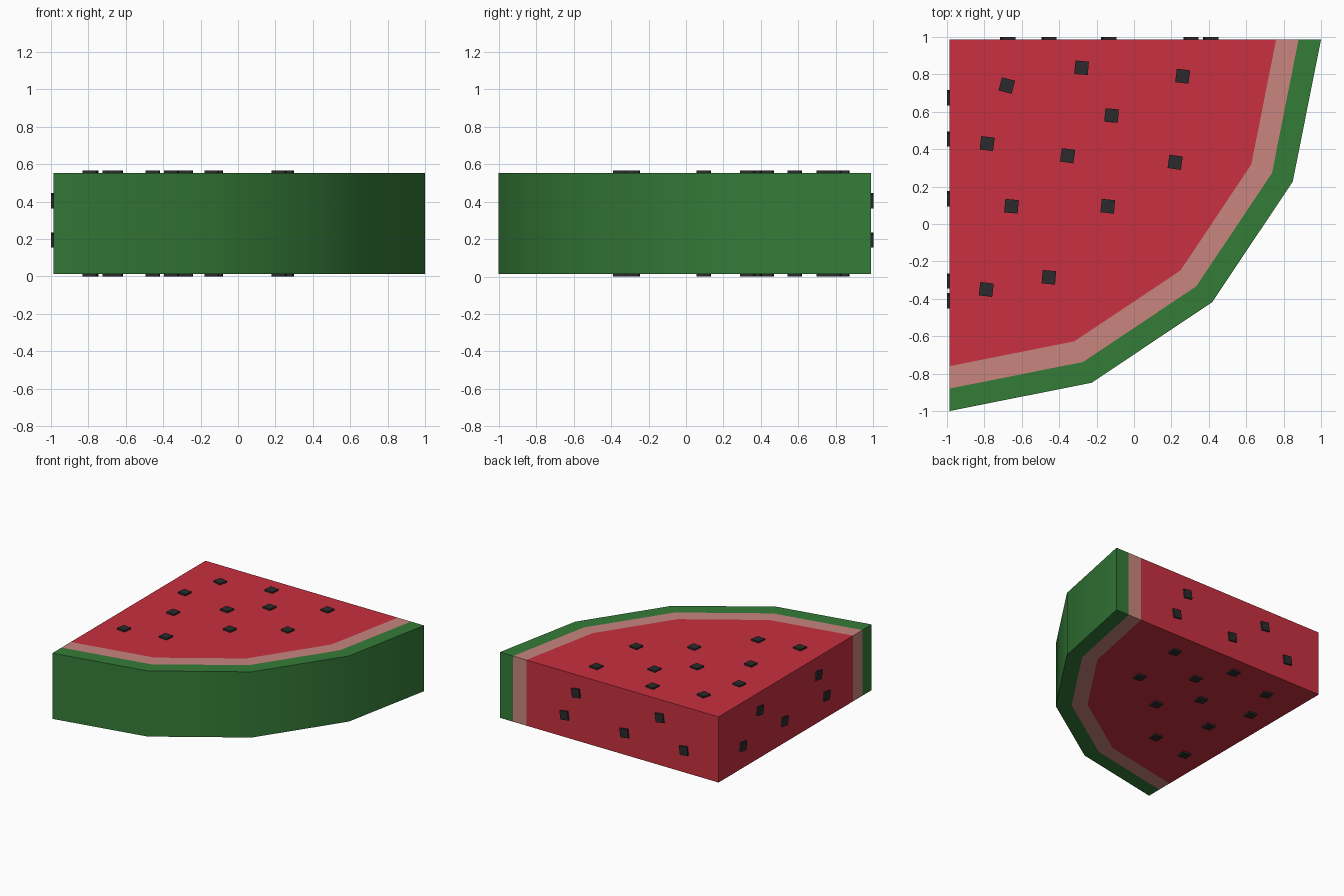
import bpy, bmesh
from math import sin, cos, radians
from mathutils import Matrix, Vector

if "Cube" in bpy.data.objects:
    bpy.data.objects.remove(bpy.data.objects["Cube"])

Z0, Z1 = 0.014, 0.553          # bottom and top of the slice
CX, CY = -0.987, 0.987         # tip of the quarter slice
SEED = 0.072
PROUD = 0.013


def material(name, rgb):
    m = bpy.data.materials.new(name)
    m.diffuse_color = (*rgb, 1)
    m.use_nodes = True
    m.node_tree.nodes["Principled BSDF"].inputs["Base Color"].default_value = m.diffuse_color
    return m


def finish(name, bm, mat):
    me = bpy.data.meshes.new(name)
    bm.to_mesh(me)
    bm.free()
    ob = bpy.data.objects.new(name, me)
    ob.data.materials.append(mat)
    bpy.context.collection.objects.link(ob)
    return ob


def arc(r):
    return [(CX + r * cos(radians(22.5 * i)), CY - r * sin(radians(22.5 * i))) for i in range(5)]


def layer(name, r_in, r_out, mat, skin=False):
    """Quarter ring (or wedge) with caps and cut ends; skin adds the outer wall."""
    bm = bmesh.new()
    inner = arc(r_in) if r_in else [(CX, CY)]
    outer = arc(r_out)
    col = lambda pts: [(bm.verts.new((x, y, Z0)), bm.verts.new((x, y, Z1))) for x, y in pts]
    a, b = col(inner), col(outer)
    for k in (0, 1):
        if r_in:
            for i in range(4):
                bm.faces.new((a[i][k], b[i][k], b[i + 1][k], a[i + 1][k]))
        else:
            bm.faces.new([a[0][k]] + [v[k] for v in b])
    for i in (0, -1):
        bm.faces.new((a[i][0], b[i][0], b[i][1], a[i][1]))
    if skin:
        for i in range(4):
            bm.faces.new((b[i][0], b[i + 1][0], b[i + 1][1], b[i][1]))
    # Point every face away from the middle of the slice
    mid = Vector((-0.1, 0.1, (Z0 + Z1) / 2))
    bm.normal_update()
    for f in bm.faces:
        if f.normal.dot(f.calc_center_median() - mid) < 0:
            f.normal_flip()
    return finish(name, bm, mat)


red = material("flesh_red", (0.58, 0.03, 0.05))
pink = material("pith_pink", (0.58, 0.235, 0.21))
green = material("rind_green", (0.036, 0.2, 0.04))
black = material("seed_black", (0.024, 0.024, 0.026))

# Flesh, pith and rind
layer("flesh", 0, 1.747, red)
layer("pith", 1.747, 1.867, pink)
rind = layer("rind", 1.867, 1.987, green, skin=True)
bpy.context.view_layer.objects.active = rind
rind.select_set(True)
bpy.ops.object.shade_smooth_by_angle(angle=radians(30))


def add_seed(bm, pos, size, spin):
    m = Matrix.Translation(pos) @ spin @ Matrix.Diagonal((*size, 1))
    bmesh.ops.create_cube(bm, size=1, matrix=m)


# Seeds on the top and bottom faces: x, y, turn
flat = [(-0.68, 0.74, -15), (-0.28, 0.835, -5), (0.26, 0.79, -7), (-0.12, 0.58, -5),
        (-0.785, 0.43, -7), (-0.355, 0.365, -8), (0.22, 0.33, -8), (-0.655, 0.095, -5),
        (-0.14, 0.095, -6), (-0.79, -0.35, -7), (-0.455, -0.285, -5)]
for name, z in (("top_seeds", Z1), ("bottom_seeds", Z0)):
    bm = bmesh.new()
    for x, y, t in flat:
        add_seed(bm, (x, y, z), (SEED, SEED, 2 * PROUD), Matrix.Rotation(radians(t), 4, 'Z'))
    finish(name, bm, black)

# Seeds on the two cut faces, mirrored across the diagonal: distance along, z
side = [(-0.675, 0.195), (-0.455, 0.405), (-0.135, 0.195), (0.305, 0.405), (0.41, 0.195)]
back, left = bmesh.new(), bmesh.new()
for d, z in side:
    add_seed(back, (d, CY, z), (SEED, 2 * PROUD, SEED), Matrix.Rotation(radians(8), 4, 'Y'))
    add_seed(left, (CX, -d, z), (2 * PROUD, SEED, SEED), Matrix.Rotation(radians(8), 4, 'X'))
finish("back_seeds", back, black)
finish("left_seeds", left, black)
